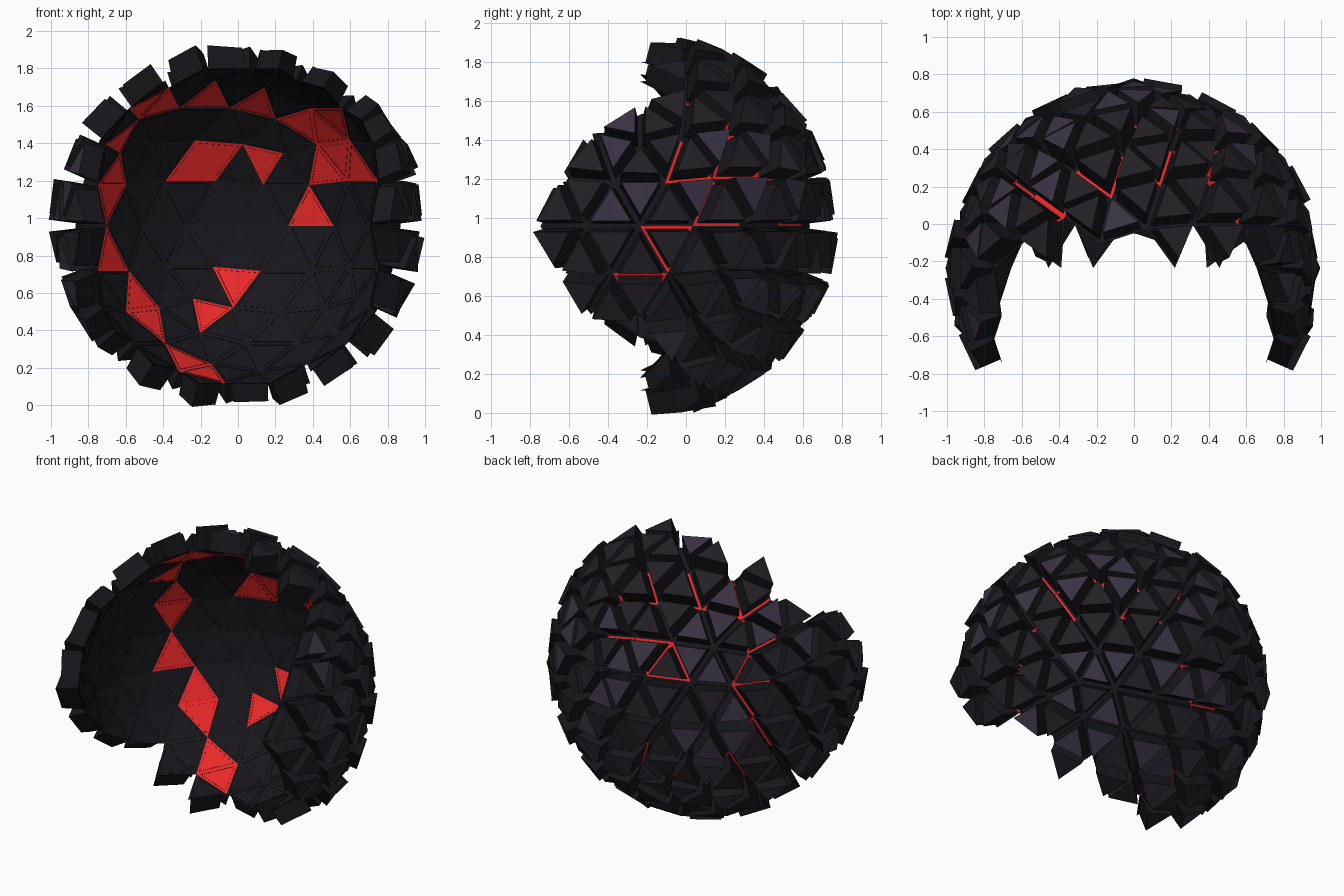
import bpy, bmesh, random
from mathutils import Vector

if "Cube" in bpy.data.objects:
    bpy.data.objects.remove(bpy.data.objects["Cube"])

random.seed(7)
R = 0.87
C = Vector((0, -0.235, 0.958))


def material(name, col):
    m = bpy.data.materials.new(name)
    m.diffuse_color = (*col, 1)
    m.use_nodes = True
    m.node_tree.nodes["Principled BSDF"].inputs["Base Color"].default_value = m.diffuse_color
    return m


dark = material("dark_shell", (0.009, 0.008, 0.011))
red = material("red_glow", (0.85, 0.022, 0.022))
grey = material("dark_panel", (0.016, 0.014, 0.019))
purple = material("purple_panel", (0.042, 0.031, 0.056))


def make_object(name, bm, mats):
    me = bpy.data.meshes.new(name)
    bm.to_mesh(me)
    bm.free()
    for m in mats:
        me.materials.append(m)
    ob = bpy.data.objects.new(name, me)
    ob.location = C
    bpy.context.collection.objects.link(ob)
    return ob


# Inner shell: an icosphere with a curved opening at the front
shell = bmesh.new()
bmesh.ops.create_icosphere(shell, subdivisions=3, radius=R)


def in_opening(f):
    c = f.calc_center_median() / R
    return c.y < min(0.155, -0.5 + 1.25 * c.z ** 2)


bmesh.ops.delete(shell, geom=[f for f in shell.faces if in_opening(f)], context='FACES')

# Red cells, located by (x, z) as seen from the front
front_cells = [(0, .655), (-.13, .48), (.41, 1.02), (.15, 1.31), (.42, 1.33), (.5, 1.27),
               (.69, 1.27), (.57, 1.33), (.34, 1.52), (.45, 1.52), (.55, 1.52),
               (-.23, 1.27), (-.09, 1.34), (.12, 1.61), (-.14, 1.65), (-.39, 1.63),
               (-.5, 1.6), (-.6, 1.47), (-.64, 1.25), (-.66, 1.1), (-.67, .8),
               (-.52, .6), (-.45, .45), (-.28, .24), (-.18, .17)]
# Red cells on the right flank, located by (y, z)
side_cells = [(-.1, .87), (-.23, .64), (.14, 1.04), (0, 1.27)]

points = []
for x, z in front_cells:
    z -= C.z
    points.append(Vector((x, max(0, .73 - x * x - z * z) ** 0.5, z)))
for y, z in side_cells:
    y, z = y - C.y, z - C.z
    points.append(Vector((max(0, .73 - y * y - z * z) ** 0.5, y, z)))
shell.faces.ensure_lookup_table()
for p in points:
    min(shell.faces, key=lambda f: (f.calc_center_median() - p).length).material_index = 1

# Armour panels: one tapered, slightly tilted prism on every cell
panels = bmesh.new()
for f in shell.faces:
    c = f.calc_center_median()
    n = c.normalized()
    h = random.uniform(0.105, 0.15)
    tilt = [random.uniform(-0.012, 0.012) for _ in range(3)]
    low = [panels.verts.new(c + (v.co - c) * 0.82 - n * 0.002) for v in f.verts]
    top = [panels.verts.new(c + (v.co - c) * 0.76 + n * (h + t)) for v, t in zip(f.verts, tilt)]
    cap = panels.faces.new(top)
    cap.material_index = random.choice((1, 1, 2))
    for i in range(3):
        j = (i + 1) % 3
        panels.faces.new((low[i], low[j], top[j], top[i]))

make_object("inner_shell", shell, [dark, red])
make_object("armour_panels", panels, [dark, grey, purple])
